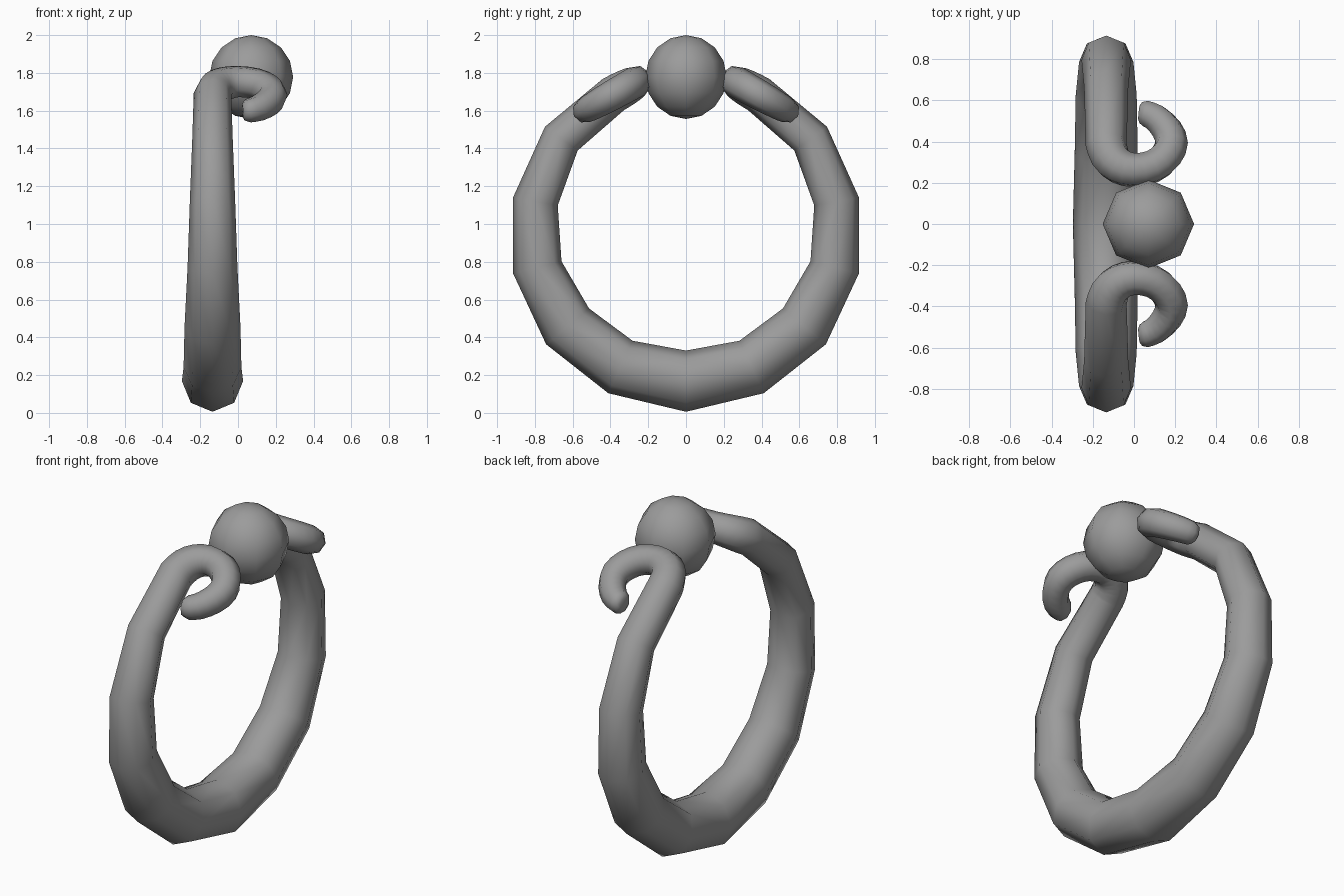
import bpy, bmesh, math
from mathutils import Vector, Matrix

if "Cube" in bpy.data.objects:
    bpy.data.objects.remove(bpy.data.objects["Cube"])

SIDES = 8
dark = bpy.data.materials.new("dark_grey")
dark.diffuse_color = (0.33, 0.33, 0.33, 1)
dark.use_nodes = True
dark.node_tree.nodes["Principled BSDF"].inputs["Base Color"].default_value = dark.diffuse_color

# Half of the hoop, from its lowest point up to the start of the curl: x, y, z, radius
CX = -0.135
path = [(CX, 0, 0.168, 0.162), (CX, 0.347, 0.243, 0.153), (CX, 0.627, 0.458, 0.148),
        (CX, 0.787, 0.77, 0.132), (CX, 0.797, 1.12, 0.12), (CX, 0.66, 1.452, 0.107)]

# Curl lying in a sloped plane: x, y, radius
curl = [(CX, 0.385, 0.1), (-0.115, 0.325, 0.097), (-0.07, 0.281, 0.091),
        (0.0, 0.262, 0.085), (0.09, 0.279, 0.083), (0.155, 0.33, 0.082),
        (0.182, 0.395, 0.08), (0.159, 0.46, 0.076), (0.105, 0.515, 0.071),
        (0.055, 0.537, 0.066)]


def smooth_points(points):
    """Add a Catmull-Rom midpoint between neighbours."""
    v = [Vector(p) for p in points]
    out = [v[0]]
    for i in range(len(v) - 1):
        a, d = v[max(i - 1, 0)], v[min(i + 2, len(v) - 1)]
        out += [(9 * (v[i] + v[i + 1]) - a - d) / 16, v[i + 1]]
    return out


# Finer curl, closed by a small rounded tip
curl = smooth_points(curl) + [(0.034, 0.540, 0.055), (0.024, 0.541, 0.035)]
path += [(x, y, 1.755 - 0.56 * (y - 0.26), r) for x, y, r in curl]


def tapered_tube(name, path):
    """Sweep a polygon along the path with a twist-free frame; open start, capped end."""
    pts = [Vector(p[:3]) for p in path]
    bm = bmesh.new()
    tangent, normal = Vector((0, 1, 0)), Vector((0, 0, -1))
    rings = []
    for i, p in enumerate(pts):
        if i == 0:
            new = tangent.copy()
        elif i == len(pts) - 1:
            new = (p - pts[i - 1]).normalized()
        else:
            new = ((p - pts[i - 1]).normalized() + (pts[i + 1] - p).normalized()).normalized()
        normal = tangent.rotation_difference(new) @ normal
        tangent = new
        side = tangent.cross(normal)
        rings.append([bm.verts.new(p + path[i][3] * (math.cos(a) * normal + math.sin(a) * side))
                      for a in (2 * math.pi * k / SIDES for k in range(SIDES))])
    for a, b in zip(rings, rings[1:]):
        for k in range(SIDES):
            n = (k + 1) % SIDES
            bm.faces.new((a[k], a[n], b[n], b[k]))
    bm.faces.new(rings[-1])
    bmesh.ops.recalc_face_normals(bm, faces=bm.faces)
    return finish(name, bm)


def finish(name, bm):
    me = bpy.data.meshes.new(name)
    bm.to_mesh(me)
    bm.free()
    me.materials.append(dark)
    me.shade_smooth()
    ob = bpy.data.objects.new(name, me)
    bpy.context.collection.objects.link(ob)
    return ob


# Hoop with a curled end on each side
hoop = tapered_tube("curled_hoop", path)
mirror = hoop.modifiers.new("Mirror", 'MIRROR')
mirror.use_axis = (False, True, False)
mirror.use_clip = True
mirror.merge_threshold = 0.002

# Ball held between the curls
bm = bmesh.new()
bmesh.ops.create_uvsphere(bm, u_segments=8, v_segments=8, radius=0.222,
                          matrix=Matrix.Translation((0.07, 0, 1.778)) @ Matrix.Diagonal((1, 0.97, 1, 1)))
finish("ball", bm)
